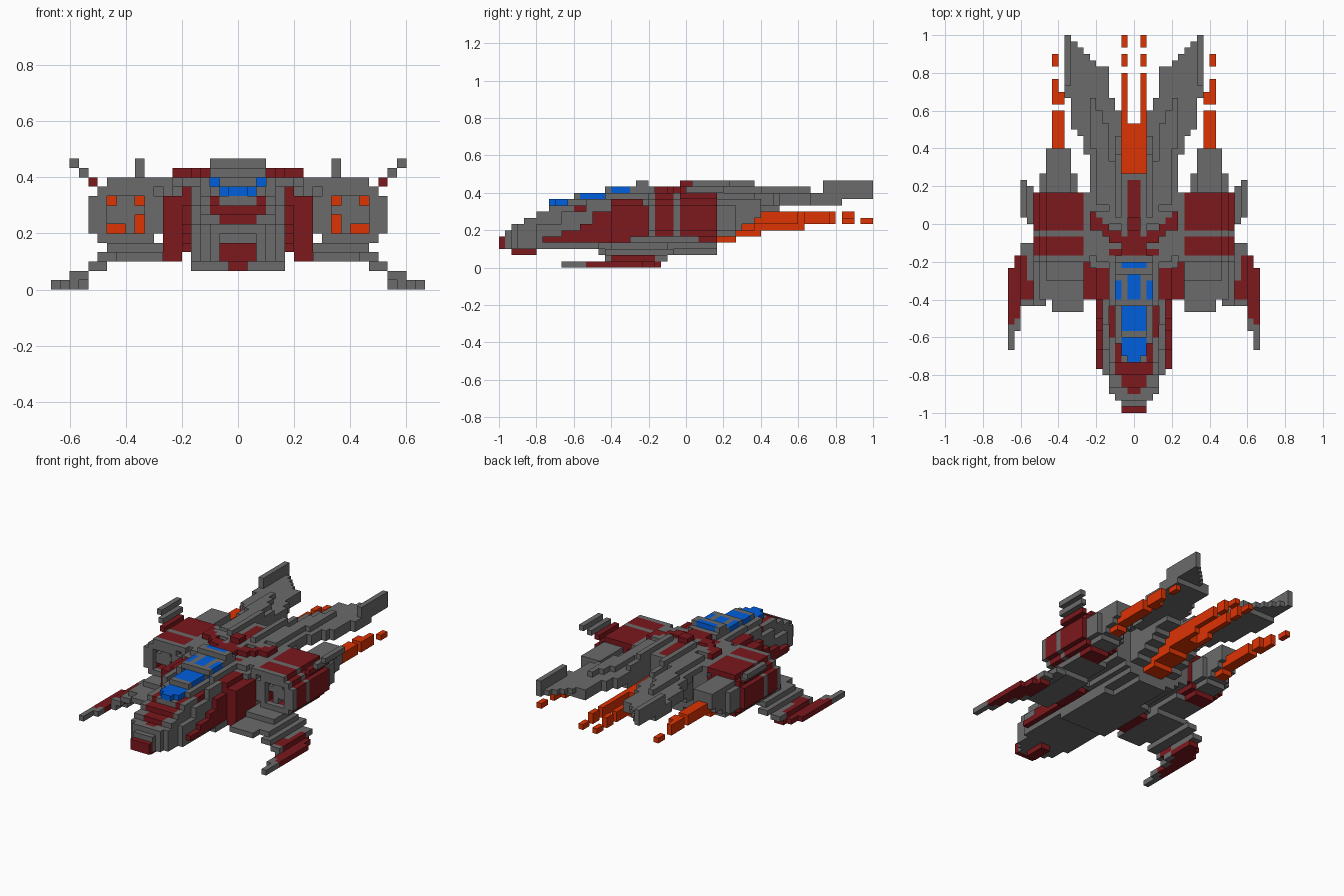
import bpy, bmesh

if "Cube" in bpy.data.objects:
    bpy.data.objects.remove(bpy.data.objects["Cube"])

U = 1 / 30                      # one block of the model
GREY, RED, BLUE, ORANGE = range(4)
MATS = []
for name, col in (("hull grey", (0.146, 0.146, 0.146)), ("dark red", (0.2, 0.009, 0.012)),
                  ("canopy blue", (0.0, 0.115, 0.72)), ("flame orange", (0.72, 0.033, 0.001))):
    m = bpy.data.materials.new(name)
    m.diffuse_color = (*col, 1)
    m.use_nodes = True
    m.node_tree.nodes["Principled BSDF"].inputs["Base Color"].default_value = m.diffuse_color
    MATS.append(m)

cells = {}                      # block position -> (part, colour)


def span(x0, x1, y0, y1, z0, z1):
    """Blocks of a box given on the +x side, with their mirror images."""
    for x in range(x0, x1):
        for y in range(y0, y1):
            for z in range(z0, z1):
                yield x, y, z
                yield -x - 1, y, z


def box(part, mat, *b):
    for c in span(*b):
        cells[c] = (part, mat)


def paint(mat, *b):
    for c in span(*b):
        if c in cells:
            cells[c] = (cells[c][0], mat)


def carve(*b):
    for c in span(*b):
        cells.pop(c, None)


def octagon(part, mat, r, y0, y1):
    for c in span(12 - r, 12 + r, y0, y1, 8 - r, 8 + r):
        dx = abs(abs(c[0] + 0.5) - 12)
        dz = abs(c[2] + 0.5 - 8)
        if dx + dz <= r + 1:
            cells[c] = (part, mat)


# nose and forward fuselage: half width, y start, bottom, top
for w, y, z0, z1 in ((2, -30, 3, 5), (2, -29, 3, 6), (3, -28, 3, 7), (4, -27, 3, 7),
                     (4, -26, 3, 8), (4, -24, 3, 9), (4, -22, 3, 10)):
    box("fuselage", GREY, 0, w, y, -5, z0, z1)
box("fuselage", GREY, 4, 5, -24, -5, 3, 7)
box("fuselage", GREY, 4, 5, -20, -5, 7, 9)
box("fuselage", GREY, 4, 5, -16, -5, 9, 11)
paint(RED, 0, 2, -30, -29, 3, 5)
box("chin", RED, 0, 1, -28, -24, 2, 3)
paint(RED, 0, 1, -27, -26, 6, 7)
paint(RED, 0, 2, -26, -24, 7, 8)
paint(RED, 0, 2, -24, -22, 7, 9)
paint(RED, 2, 3, -24, -22, 8, 9)
paint(RED, 2, 3, -22, -19, 9, 10)
paint(RED, 3, 4, -18, -13, 9, 10)

# canopy
box("canopy", GREY, 0, 3, -19, -6, 10, 11)
box("canopy", GREY, 0, 2, -18, -6, 11, 12)
box("canopy", GREY, 0, 4, -13, -5, 10, 11)
box("canopy", GREY, 3, 4, -13, -5, 11, 12)
box("canopy", GREY, 0, 3, -13, -5, 12, 13)
box("canopy", GREY, 2, 3, -12, -5, 11, 12)
box("canopy", GREY, 0, 3, -8, -6, 13, 14)
box("canopy", BLUE, 0, 2, -21, -18, 10, 11)
box("canopy", BLUE, 0, 1, -22, -21, 10, 11)
box("canopy", BLUE, 0, 2, -17, -13, 11, 12)
paint(BLUE, 0, 1, -12, -8, 12, 13)
paint(BLUE, 2, 3, -12, -9, 11, 13)
paint(BLUE, 0, 2, -7, -6, 13, 14)

# red side panels and intake blocks
for y, z in ((-23, 5), (-20, 6), (-17, 7), (-15, 9)):
    box("side_panel", RED, 5, 6, y, -6, 4, z)
box("intake_block", GREY, 5, 8, -8, -5, 4, 10)
box("intake_block", RED, 6, 8, -12, -6, 3, 10)
box("intake_block", RED, 4, 6, -12, -6, 4, 11)
box("intake_block", GREY, 4, 7, -7, -5, 9, 11)

# centre body, stepping up towards the tail
for x, w, y0, y1, z0 in ((0, 5, -6, 5, 3), (5, 6, -6, 5, 4), (0, 5, 5, 7, 5), (2, 5, 7, 9, 6),
                         (2, 5, 9, 11, 7), (2, 5, 11, 12, 8), (2, 5, 12, 15, 9)):
    box("centre_body", GREY, x, w, y0, y1, z0, 12)
box("centre_body", GREY, 0, 2, 5, 8, 8, 12)
box("keel", GREY, 0, 5, -14, -2, 2, 3)
box("keel", GREY, 0, 3, -2, 5, 2, 3)

# top deck with red chevron
box("deck", GREY, 0, 7, -5, 8, 11, 12)
box("deck", GREY, 0, 2, -5, 8, 12, 13)
box("deck", GREY, 2, 7, 8, 14, 11, 12)
box("deck", GREY, 2, 6, 0, 14, 12, 13)
box("deck", GREY, 2, 3, 1, 11, 13, 14)
for x, y in ((2, -3), (3, -3), (4, -2), (5, -1), (6, -1)):
    box("deck", RED, x, x + 1, y, y + 2 + x // 6, 12, 13)
paint(RED, 0, 4, -5, -4, 11, 13)
paint(RED, 0, 1, -4, 7, 12, 13)
paint(RED, 1, 2, -4, -2, 12, 13)
box("deck", RED, 0, 1, -1, 1, 13, 14)
carve(4, 6, 2, 3, 12, 13)
carve(3, 4, 10, 14, 12, 13)

# swept twin tail
tail = {2: (8, 18), 3: (8, 20), 4: (8, 25), 5: (8, 25), 6: (8, 26),
        7: (11, 27), 8: (14, 28), 9: (15, 29), 10: (20, 30)}
for x, (y0, y1) in tail.items():
    box("tail", GREY, x, x + 1, y0, y1, 11, 12)
    box("tail", GREY, x, x + 1, y0, min(y1, 25), 10, 11)
    if 3 < x < 7:
        box("tail", GREY, x, x + 1, y0 + 4, 16 + 2 * (x - 4), 12, 13)
box("tail_fin", GREY, 10, 11, 22, 30, 12, 14)

# engine nacelles: red bands, narrow openings through to a glowing disc
octagon("nacelle", GREY, 4, -6, 5)
octagon("nacelle", RED, 4, -5, -2)
octagon("nacelle", RED, 4, -1, 5)
box("nacelle", GREY, 10, 14, -5, 5, 6, 10)
octagon("nacelle", GREY, 3, 5, 8)
for y0, y1, z0 in ((8, 9, 6), (9, 11, 7), (11, 12, 8)):
    box("nacelle", GREY, 10, 14, y0, y1, z0, 11)
carve(10, 14, -6, -5, 6, 10)
box("nacelle_flame", ORANGE, 10, 14, 4, 5, 6, 10)
for x0, x1, z0, z1 in ((13, 14, 9, 10), (10, 11, 9, 10), (10, 11, 6, 8), (12, 14, 6, 7)):
    carve(x0, x1, -6, 4, z0, z1)

# pylons joining nacelles to the body
box("pylon", GREY, 7, 10, -6, 5, 11, 12)
paint(RED, 8, 10, -5, -2, 11, 12)
paint(RED, 8, 10, -1, 5, 11, 12)
box("pylon", GREY, 6, 8, -6, 5, 5, 11)

# lower wing plates
box("wing_plate", GREY, 8, 15, -12, -3, 3, 4)
box("wing_plate", GREY, 8, 13, -14, -3, 3, 4)
box("wing_plate", GREY, 8, 14, -9, 2, 4, 5)
box("wing_plate", GREY, 14, 16, -13, -2, 2, 3)

# drooping winglets, red behind grey leading edges
box("winglet", GREY, 16, 18, -13, -3, 1, 2)
for x, y0, y1 in ((16, -11, -4), (17, -13, -4), (18, -17, -5), (19, -20, -7)):
    box("winglet", GREY, x, x + 1, y0, y1, 0, 1)
    paint(RED, x, x + 1, max(y0 + 2, -16), y1, 0, 1)
paint(RED, 17, 18, -12, -5, 1, 2)
paint(RED, 16, 17, -12, -9, 1, 2)

# upper stabilisers
box("stabiliser", RED, 15, 16, -1, 5, 11, 12)
box("stabiliser", GREY, 16, 17, 0, 6, 12, 13)
box("stabiliser", GREY, 17, 18, 1, 7, 13, 14)

# main flame splitting into two broken streaks
for b in ((0, 2, 5, 8, 4, 8), (0, 2, 8, 12, 5, 9), (0, 2, 12, 16, 6, 9),
          (1, 2, 16, 19, 6, 9), (1, 2, 19, 24, 7, 9), (1, 2, 25, 27, 7, 9), (1, 2, 28, 30, 7, 8)):
    box("main_flame", ORANGE, *b)
# nacelle flames
for b in ((11, 13, 9, 11, 6, 7), (11, 13, 11, 12, 7, 8), (11, 13, 12, 18, 7, 9),
          (11, 13, 19, 21, 7, 9), (12, 13, 21, 23, 7, 9), (12, 13, 25, 27, 7, 8)):
    box("nacelle_flame", ORANGE, *b)

# turn each part's blocks into a closed shell
SIDES = (((1, 0, 0), ((1, 0, 0), (1, 1, 0), (1, 1, 1), (1, 0, 1))),
         ((-1, 0, 0), ((0, 0, 0), (0, 0, 1), (0, 1, 1), (0, 1, 0))),
         ((0, 1, 0), ((0, 1, 0), (0, 1, 1), (1, 1, 1), (1, 1, 0))),
         ((0, -1, 0), ((0, 0, 0), (1, 0, 0), (1, 0, 1), (0, 0, 1))),
         ((0, 0, 1), ((0, 0, 1), (1, 0, 1), (1, 1, 1), (0, 1, 1))),
         ((0, 0, -1), ((0, 0, 0), (0, 1, 0), (1, 1, 0), (1, 0, 0))))
for part in sorted({p for p, _ in cells.values()}):
    bm, verts = bmesh.new(), {}
    for c, (p, mat) in cells.items():
        if p != part:
            continue
        for d, corners in SIDES:
            n = tuple(a + b for a, b in zip(c, d))
            if n in cells and cells[n][0] == part:
                continue
            face = []
            for k in corners:
                key = tuple(a + b for a, b in zip(c, k))
                if key not in verts:
                    verts[key] = bm.verts.new([v * U for v in key])
                face.append(verts[key])
            bm.faces.new(face).material_index = mat
    me = bpy.data.meshes.new(part)
    bm.to_mesh(me)
    bm.free()
    for m in MATS:
        me.materials.append(m)
    bpy.context.collection.objects.link(bpy.data.objects.new(part, me))
